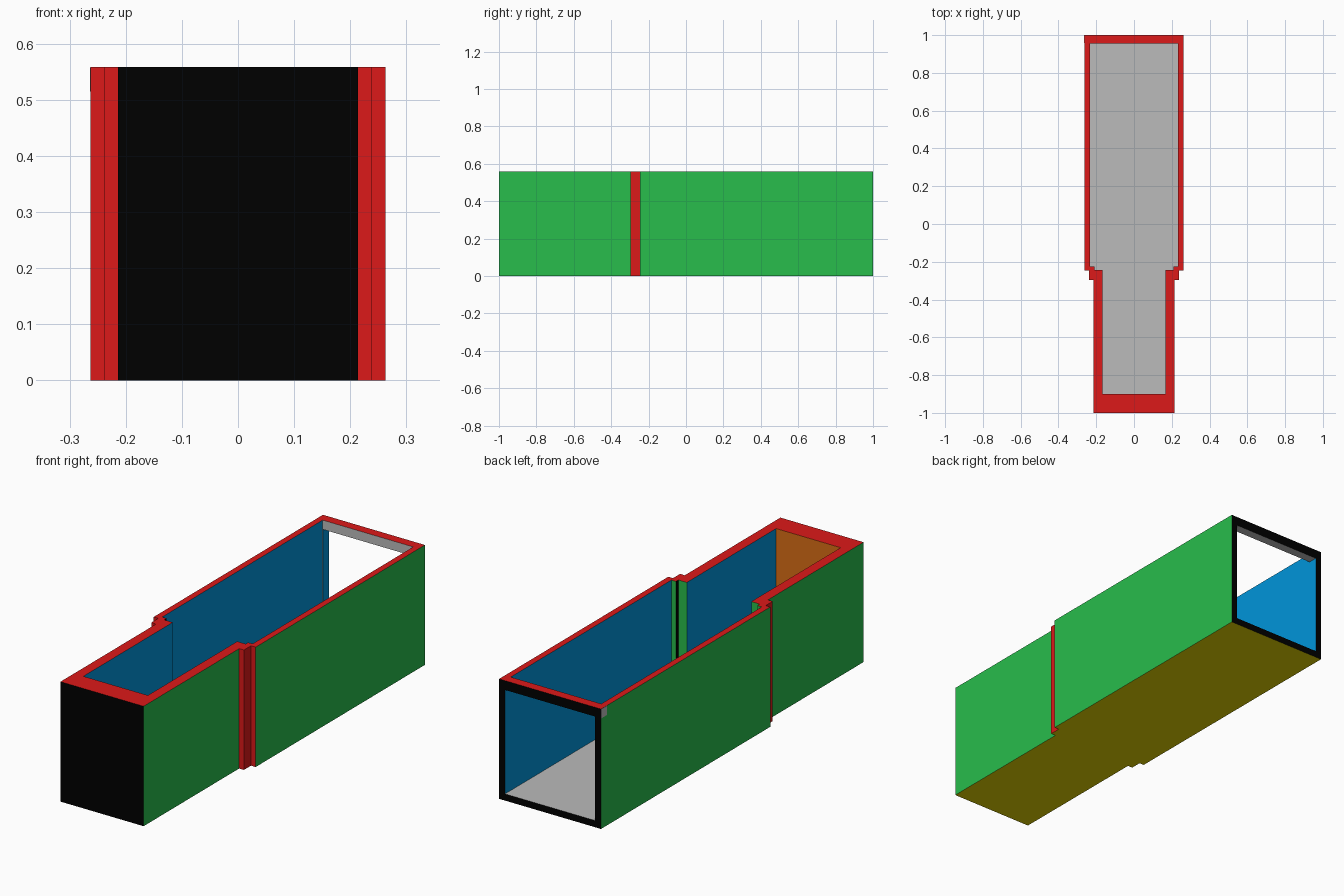
import bpy, bmesh

if "Cube" in bpy.data.objects:
    bpy.data.objects.remove(bpy.data.objects["Cube"])

H, FLOOR, LINTEL = 0.558, 0.03, 0.515


def linear(v):
    v /= 255
    return v / 12.92 if v <= 0.04045 else ((v + 0.055) / 1.055) ** 2.4


COLOURS = {
    "red": (220, 25, 25), "green": (40, 189, 76), "blue": (0, 149, 218),
    "black": (0, 0, 0), "grey": (187, 187, 187),
    "orange": (217, 110, 22), "olive": (230, 215, 0),
}
NAMES = list(COLOURS)
MATS = []
for name, rgb in COLOURS.items():
    mat = bpy.data.materials.new(name)
    mat.diffuse_color = (*[linear(c) for c in rgb], 1)
    mat.use_nodes = True
    mat.node_tree.nodes["Principled BSDF"].inputs["Base Color"].default_value = mat.diffuse_color
    MATS.append(mat)


def prism(name, half, z0, z1):
    """Extrude a right-hand half profile, mirrored across x = 0."""
    points = half + [(-x, y) for x, y in reversed(half)]
    bm = bmesh.new()
    base = bm.faces.new([bm.verts.new((x, y, z0)) for x, y in points])
    top = bmesh.ops.extrude_face_region(bm, geom=[base])["geom"]
    bmesh.ops.translate(bm, vec=(0, 0, z1 - z0),
                        verts=[g for g in top if isinstance(g, bmesh.types.BMVert)])
    bmesh.ops.recalc_face_normals(bm, faces=bm.faces)
    mesh = bpy.data.meshes.new(name)
    bm.to_mesh(mesh)
    bm.free()
    obj = bpy.data.objects.new(name, mesh)
    bpy.context.collection.objects.link(obj)
    return obj


def colour(n, c):
    """Pick the colour from the direction and place of a face."""
    if n.z > 0.5:
        return "red" if c.z > 0.5 else "grey"
    if n.z < -0.5:
        return "olive" if c.z < 0.01 else "grey"
    if abs(n.x) > 0.5:
        if n.x * c.x < 0:
            return "black" if -0.25 < c.y < -0.2 else "blue"
        return "red" if -0.3 < c.y < -0.24 else "green"
    if n.y < 0:
        return "black" if c.y < -0.9 else "grey" if c.y > 0.9 else "red"
    return "black" if c.y > 0.99 else "orange" if c.y < -0.5 else "green"


# Stepped outer block
shell = prism("shell", [(0.214, -1), (0.214, -0.297), (0.2385, -0.297),
                        (0.2385, -0.245), (0.2625, -0.245), (0.2625, 1)], 0, H)

# Cutters: open-topped cavity and back opening
cavity = prism("cavity_cutter", [(0.166, -0.9), (0.166, -0.243), (0.21, -0.243),
                                 (0.21, -0.225), (0.233, -0.225), (0.233, 0.956)],
               FLOOR, 0.8)
opening = prism("opening_cutter", [(0.232, 0.9), (0.232, 1.1)], FLOOR + 0.001, LINTEL)
for cutter in (cavity, opening):
    cutter.hide_render = True
    mod = shell.modifiers.new(cutter.name, 'BOOLEAN')
    mod.operation = 'DIFFERENCE'
    mod.solver = 'EXACT'
    mod.object = cutter

# Apply the cuts, then colour the faces
bpy.context.view_layer.update()
depsgraph = bpy.context.evaluated_depsgraph_get()
cut_mesh = bpy.data.meshes.new_from_object(shell.evaluated_get(depsgraph))
shell.modifiers.clear()
shell.data = cut_mesh
for cutter in (cavity, opening):
    bpy.data.objects.remove(cutter)
cut_mesh.materials.clear()
for mat in MATS:
    cut_mesh.materials.append(mat)
for face in cut_mesh.polygons:
    face.material_index = NAMES.index(colour(face.normal, face.center))

# Thin grey end of the lintel showing on the left side
plate = prism("lintel_end", [(0.001, 0.957), (0.001, 0.9995)], LINTEL, H - 0.0005)
plate.location.x = -0.2625
plate.data.materials.append(MATS[NAMES.index("grey")])
